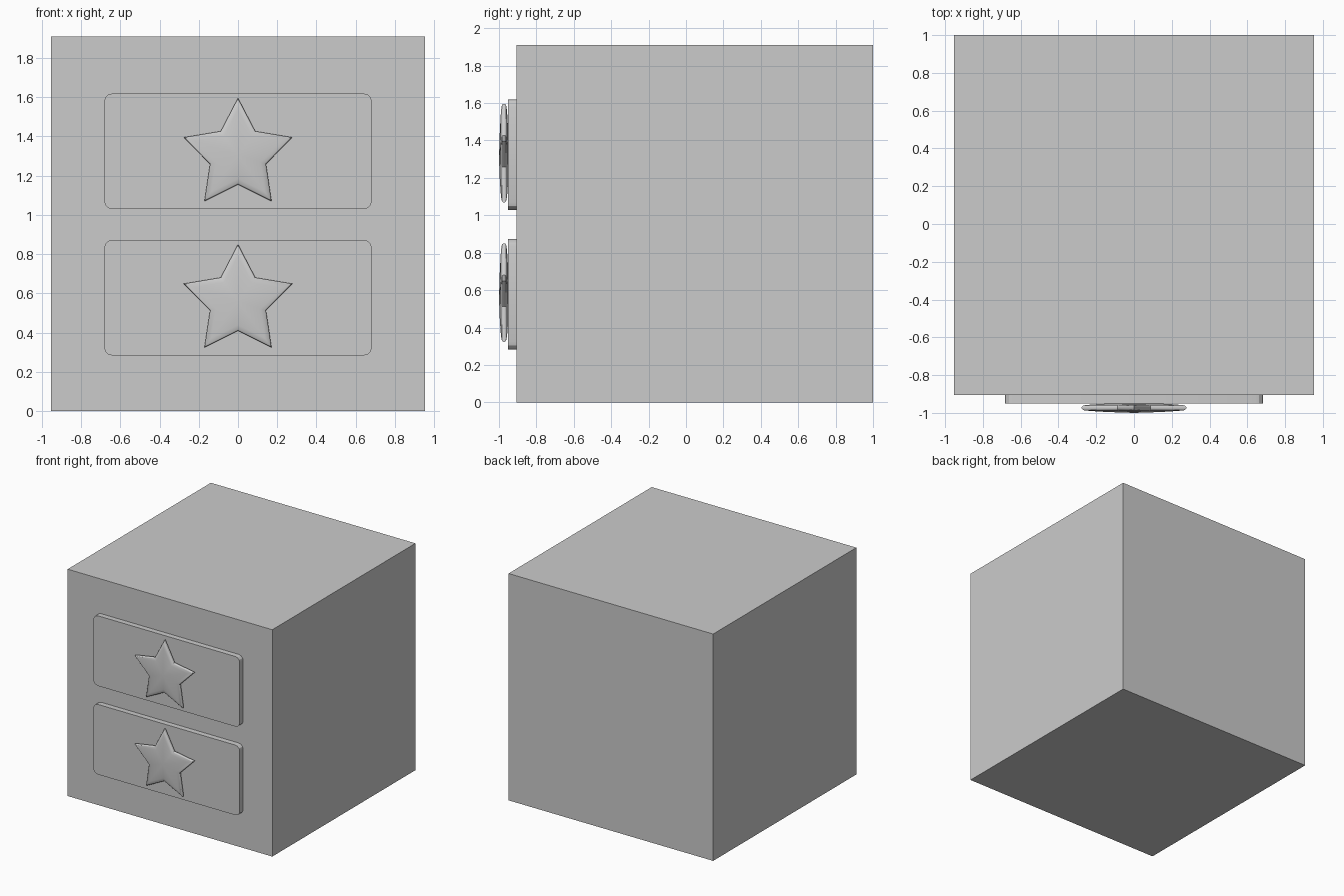
import bpy, bmesh
from math import sin, cos, pi

if "Cube" in bpy.data.objects:
    bpy.data.objects.remove(bpy.data.objects["Cube"])


def finish(name, bm, smooth=None):
    bmesh.ops.recalc_face_normals(bm, faces=bm.faces[:])
    mesh = bpy.data.meshes.new(name)
    bm.to_mesh(mesh)
    bm.free()
    obj = bpy.data.objects.new(name, mesh)
    bpy.context.collection.objects.link(obj)
    if smooth:
        bpy.ops.object.select_all(action='DESELECT')
        obj.select_set(True)
        bpy.context.view_layer.objects.active = obj
        bpy.ops.object.shade_smooth_by_angle(angle=smooth)
    return obj


def box(name, lo, hi, corner=0):
    bm = bmesh.new()
    bmesh.ops.create_cube(bm, size=1)
    for v in bm.verts:
        v.co = [(a + b) / 2 + c * (b - a) for a, b, c in zip(lo, hi, v.co)]
    if corner:
        # round only the four edges running front to back
        edges = [e for e in bm.edges
                 if abs(e.verts[0].co.y - e.verts[1].co.y) > 1e-4]
        bmesh.ops.bevel(bm, geom=edges, offset=corner, segments=3,
                        profile=0.5, affect='EDGES')
    return finish(name, bm, pi / 6 if corner else None)


def star(name, y, z, outer=0.291, inner=0.15):
    """Pillow-shaped five-pointed star made of nested star rings."""
    rings = [(0.5, .0225), (0.8, .0175), (0.95, .0135), (0.985, .0095), (1, .004)]
    rings += [(s, -d) for s, d in reversed(rings)]
    bm = bmesh.new()
    loops = []
    for s, d in rings:
        loop = []
        for i in range(10):
            r = s * (inner if i % 2 else outer)
            a = pi / 2 + i * pi / 5
            loop.append(bm.verts.new((r * cos(a), y - d, z + r * sin(a))))
        loops.append(loop)
    for a, b in zip(loops, loops[1:]):
        for i in range(10):
            j = (i + 1) % 10
            bm.faces.new((a[i], a[j], b[j], b[i]))
    # close front and back at the domed centres
    for loop, d in ((loops[0], .027), (loops[-1], -.027)):
        c = bm.verts.new((0, y - d, z))
        for i in range(10):
            bm.faces.new((c, loop[i], loop[(i + 1) % 10]))
    return finish(name, bm, pi / 6)


# Cabinet body
box("cabinet_body", (-0.953, -0.905, 0), (0.953, 1.0, 1.91))

# Two drawer fronts, each with a star handle
for label, z in (("lower", 0.578), ("upper", 1.324)):
    box(label + "_drawer_front", (-0.682, -0.951, z - 0.295),
        (0.682, -0.89, z + 0.295), corner=0.042)
    star(label + "_star_handle", -0.973, z - 0.019)
